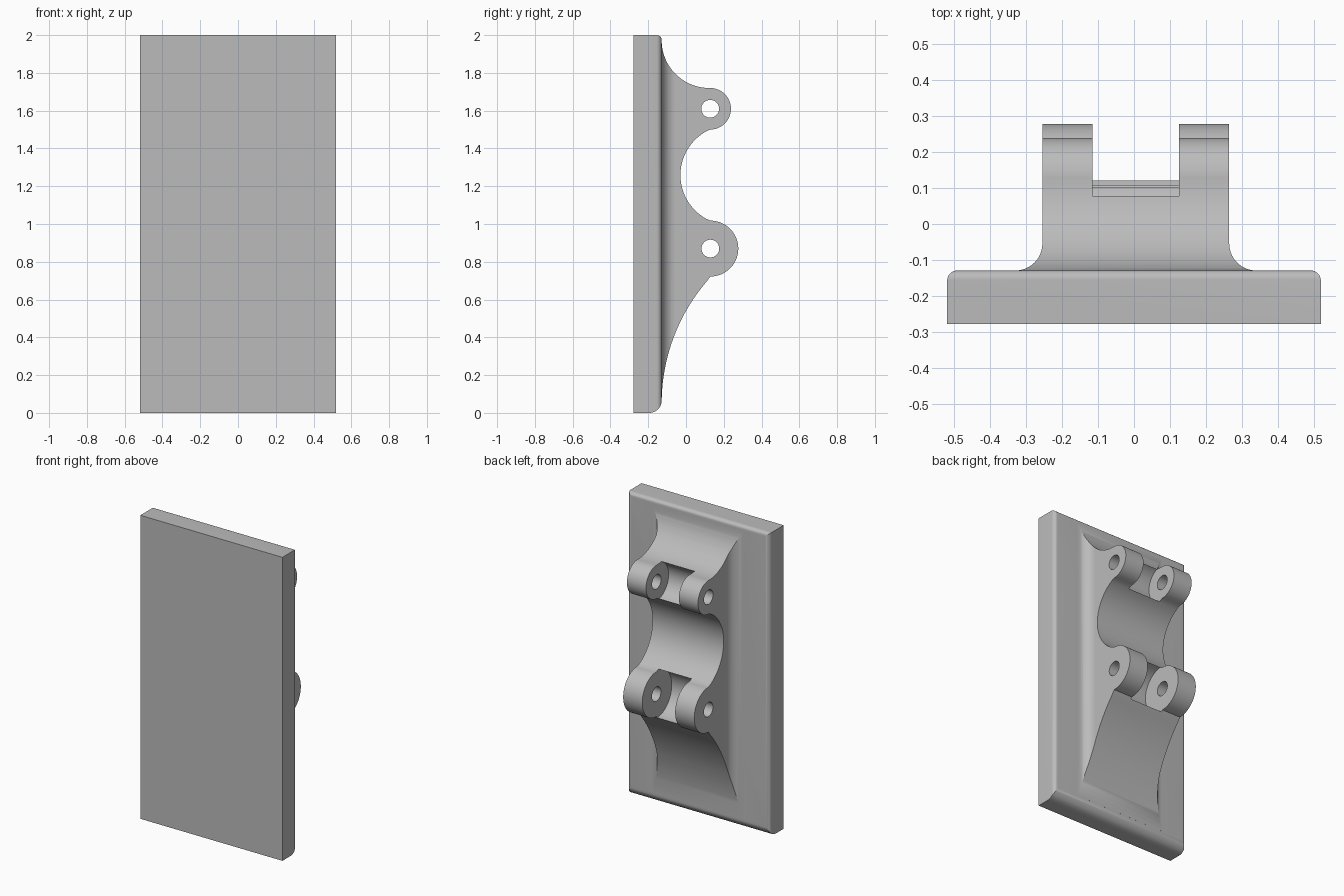
import bpy, bmesh
from math import radians, sin, cos, atan2, pi
from mathutils import Vector

cube = bpy.data.objects.get("Cube")
if cube:
    bpy.data.objects.remove(cube, do_unlink=True)

grey = bpy.data.materials.new("plain grey")
grey.use_nodes = True
grey.diffuse_color = (0.5, 0.5, 0.5, 1)
grey.node_tree.nodes["Principled BSDF"].inputs["Base Color"].default_value = (0.5, 0.5, 0.5, 1)


def arc(centre, radius, start, end, steps=20):
    """Points on an arc, angles in degrees."""
    angles = [radians(start + (end - start) * i / steps) for i in range(steps + 1)]
    return [(centre[0] + radius * cos(a), centre[1] + radius * sin(a)) for a in angles]


def arc_between(centre, radius, a, b, steps=24):
    """Shorter arc from the direction of point a to that of point b."""
    s = atan2(a[1] - centre[1], a[0] - centre[0])
    d = (atan2(b[1] - centre[1], b[0] - centre[0]) - s + pi) % (2 * pi) - pi
    return arc(centre, radius, s * 180 / pi, (s + d) * 180 / pi, steps)


def extrude(name, points, axis, low, high):
    """Prism from a (y, z) outline along x, or an (x, y) outline along z."""
    bm = bmesh.new()
    place = (lambda p: (low, *p)) if axis == "x" else (lambda p: (*p, low))
    face = bm.faces.new([bm.verts.new(place(p)) for p in points])
    out = bmesh.ops.extrude_face_region(bm, geom=[face])
    step = Vector((high - low, 0, 0)) if axis == "x" else Vector((0, 0, high - low))
    bmesh.ops.translate(bm, vec=step, verts=[v for v in out["geom"] if isinstance(v, bmesh.types.BMVert)])
    bmesh.ops.recalc_face_normals(bm, faces=bm.faces)
    mesh = bpy.data.meshes.new(name)
    bm.to_mesh(mesh)
    bm.free()
    mesh.materials.append(grey)
    obj = bpy.data.objects.new(name, mesh)
    bpy.context.collection.objects.link(obj)
    return obj


def combine(obj, other, operation):
    mod = obj.modifiers.new("cut", "BOOLEAN")
    mod.operation, mod.object, mod.solver = operation, other, "EXACT"
    bpy.ops.object.select_all(action="DESELECT")
    bpy.context.view_layer.objects.active = obj
    obj.select_set(True)
    bpy.ops.object.modifier_apply(modifier=mod.name)
    bpy.data.objects.remove(other, do_unlink=True)


FRONT, BACK, HALF = -0.277, -0.129, 0.518

# Backing plate: rounded side outline crossed with rounded plan outline
side = ([(FRONT, 0)] + arc((BACK - 0.065, 0.065), 0.065, -90, 0, 10)
        + arc((BACK - 0.025, 1.975), 0.025, 0, 90, 8) + [(FRONT, 2)])
plan = ([(-HALF, FRONT), (HALF, FRONT)] + arc((HALF - 0.028, BACK - 0.028), 0.028, 0, 90, 8)
        + arc((0.028 - HALF, BACK - 0.028), 0.028, 90, 180, 8))
plate = extrude("backing_plate", side, "x", -0.6, 0.6)
combine(plate, extrude("plate_plan", plan, "z", -0.1, 2.1), "INTERSECT")

# Hinge bracket outline: scooped top, two knuckles, hollow between, long sweep below
upper, lower = (0.128, 1.61), (0.129, 0.87)
UP_R, LOW_R = 0.11, 0.148
hollow_top, hollow_low = (0.128, 1.5), (0.129, 1.018)
sweep = (0.129, 0.722)
outline = [(-0.2, 0.07), (-0.2, 1.96)]
outline += arc((0.123, 1.972), 0.252, 180, 271)
outline += arc(upper, UP_R, 88, -90, 32)
outline += arc_between((0.235, 1.259), 0.2645, hollow_top, hollow_low)[1:-1]
outline += arc(lower, LOW_R, 90, -90, 36)
outline += arc_between((0.864, 0.05), 0.993, sweep, (-0.129, 0.07))[1:]
bracket = extrude("hinge_bracket", outline, "x", -0.5, 0.5)

# Flared plan: straight cheeks with fillets running out onto the plate
MID, WIDE, FIL = 0.005, 0.259, 0.075
right_flare = arc((MID + WIDE + FIL, BACK + FIL), FIL, 270, 180, 14)
left_flare = arc((MID - WIDE - FIL, BACK + FIL), FIL, 0, -90, 14)
flare = ([(MID - WIDE - FIL, -0.19), (MID + WIDE + FIL, -0.19)] + right_flare
         + [(MID + WIDE, 0.4), (MID - WIDE, 0.4)] + left_flare)
combine(bracket, extrude("bracket_plan", flare, "z", -0.1, 2.1), "INTERSECT")
combine(plate, bracket, "UNION")

# Round clearance slot and pin hole through each knuckle
for centre, clearance in ((upper, 0.125), (lower, 0.159)):
    slot = arc(centre, clearance, 0, 360, 64)[:-1]
    combine(plate, extrude("slot_cutter", slot, "x", MID - 0.12, MID + 0.12), "DIFFERENCE")
    pin = arc(centre, 0.047, 0, 360, 32)[:-1]
    combine(plate, extrude("pin_cutter", pin, "x", -0.4, 0.4), "DIFFERENCE")

plate.name = "hinge_plate"
bpy.ops.object.select_all(action="DESELECT")
plate.select_set(True)
bpy.context.view_layer.objects.active = plate
bpy.ops.object.shade_smooth_by_angle(angle=radians(25))
